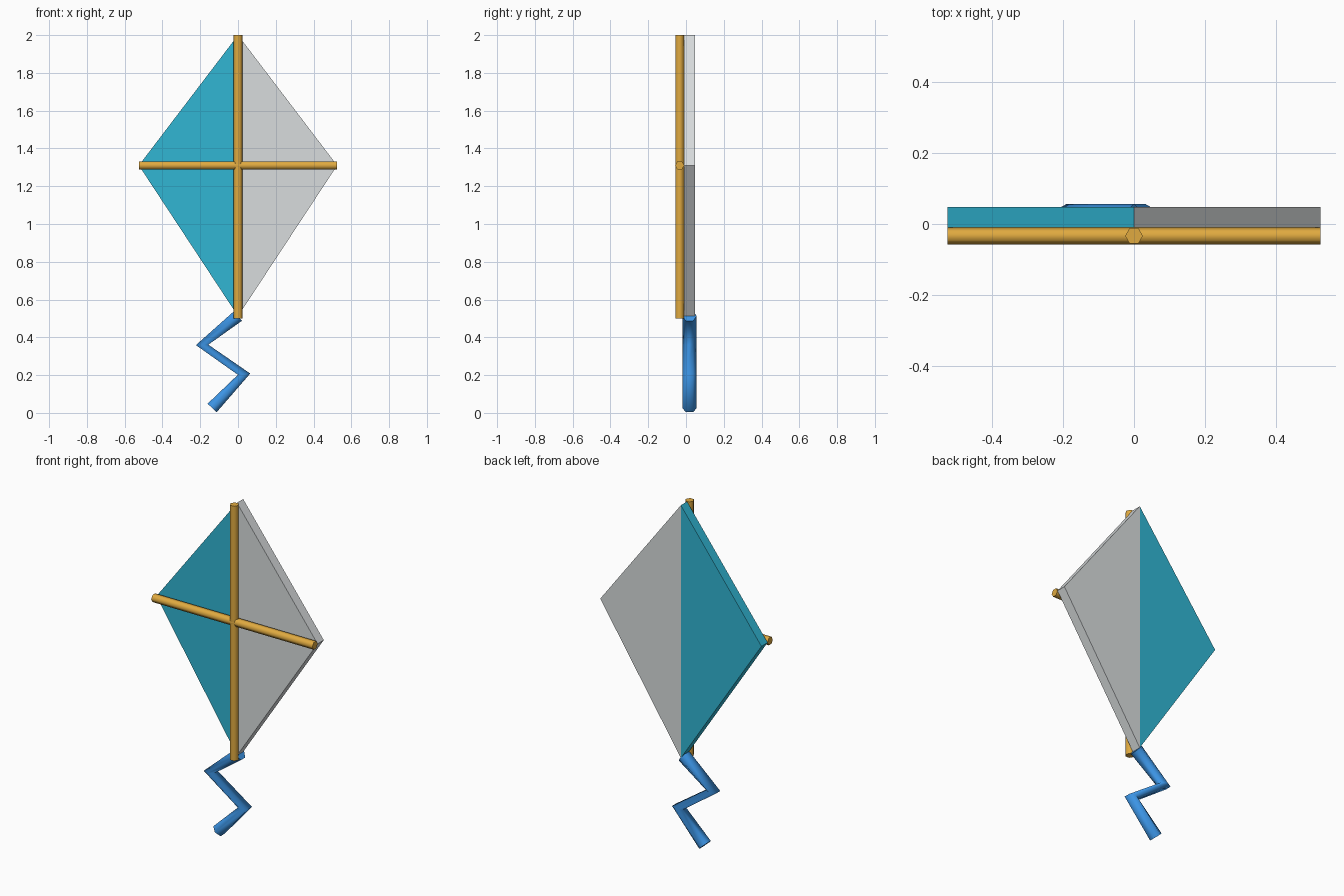
import bpy, bmesh, math
from mathutils import Vector

if "Cube" in bpy.data.objects:
    bpy.data.objects.remove(bpy.data.objects["Cube"])


def srgb(r, g, b):
    lin = lambda c: c / 12.92 if c <= 0.04045 else ((c + 0.055) / 1.055) ** 2.4
    return (lin(r / 255), lin(g / 255), lin(b / 255), 1)


def material(name, rgb):
    m = bpy.data.materials.new(name)
    m.diffuse_color = srgb(*rgb)
    m.use_nodes = True
    m.node_tree.nodes["Principled BSDF"].inputs["Base Color"].default_value = m.diffuse_color
    return m


teal = material("teal cloth", (49, 182, 212))
pale = material("pale grey cloth", (216, 220, 221))
wood = material("golden wood", (224, 170, 64))
blue = material("blue ribbon", (60, 148, 228))


def finish(bm, name, mats, smooth=None):
    bmesh.ops.recalc_face_normals(bm, faces=bm.faces)
    me = bpy.data.meshes.new(name)
    bm.to_mesh(me)
    bm.free()
    for m in mats:
        me.materials.append(m)
    ob = bpy.data.objects.new(name, me)
    bpy.context.collection.objects.link(ob)
    if smooth:
        bpy.ops.object.select_all(action='DESELECT')
        ob.select_set(True)
        bpy.context.view_layer.objects.active = ob
        bpy.ops.object.shade_smooth_by_angle(angle=math.radians(smooth))
    return ob


def hex_tube(name, points, side_axes, other_axis, radius, mat):
    """Six-sided tube through points; corners lie on +-other_axis."""
    bm = bmesh.new()
    rings = []
    for p, side in zip(points, side_axes):
        rings.append([bm.verts.new(Vector(p) + radius * (
            math.cos(math.radians(60 * i)) * Vector(other_axis)
            + math.sin(math.radians(60 * i)) * Vector(side))) for i in range(6)])
    for a, b in zip(rings, rings[1:]):
        for i in range(6):
            j = (i + 1) % 6
            bm.faces.new((a[i], a[j], b[j], b[i]))
    bm.faces.new(rings[0])
    bm.faces.new(rings[-1])
    return finish(bm, name, [mat], 75)


# Diamond sail: two triangles sharing the centre line, thickened backwards
FRONT, BACK, CROSS_Z = -0.0095, 0.048, 1.31
bm = bmesh.new()
top, bottom, left, right = [bm.verts.new((x, FRONT, z)) for x, z in
                            ((0, 2.0), (0, 0.512), (-0.525, CROSS_Z), (0.525, CROSS_Z))]
faces = [bm.faces.new((top, left, bottom)), bm.faces.new((top, bottom, right))]
ext = bmesh.ops.extrude_face_region(bm, geom=faces, use_keep_orig=True)
bmesh.ops.translate(bm, vec=(0, BACK - FRONT, 0),
                    verts=[v for v in ext["geom"] if isinstance(v, bmesh.types.BMVert)])
for f in bm.faces:
    f.material_index = 0 if f.calc_center_median().x < 0 else 1
finish(bm, "sail", [teal, pale])

# Crossed wooden sticks
STICK_Y = -0.0335
hex_tube("spine_stick", [(0, STICK_Y, 0.5), (0, STICK_Y, 2.0)],
         [(0, 1, 0)] * 2, (1, 0, 0), 0.025, wood)
hex_tube("cross_stick", [(-0.525, STICK_Y, CROSS_Z), (0.525, STICK_Y, CROSS_Z)],
         [(0, 0, 1)] * 2, (0, 1, 0), 0.0242, wood)

# Zigzag tail, rings turned to the mean direction at each bend
path = [Vector(p) for p in ((0, 0.0185, 0.513), (-0.19, 0.0185, 0.36),
                            (0.032, 0.0185, 0.205), (-0.137, 0.0185, 0.026))]
steps = [(b - a).normalized() for a, b in zip(path, path[1:])]
tangents = [steps[0]] + [(a + b).normalized() for a, b in zip(steps, steps[1:])] + [steps[-1]]
hex_tube("tail", path, [Vector((-t.z, 0, t.x)) for t in tangents],
         (0, 1, 0), 0.038, blue)
